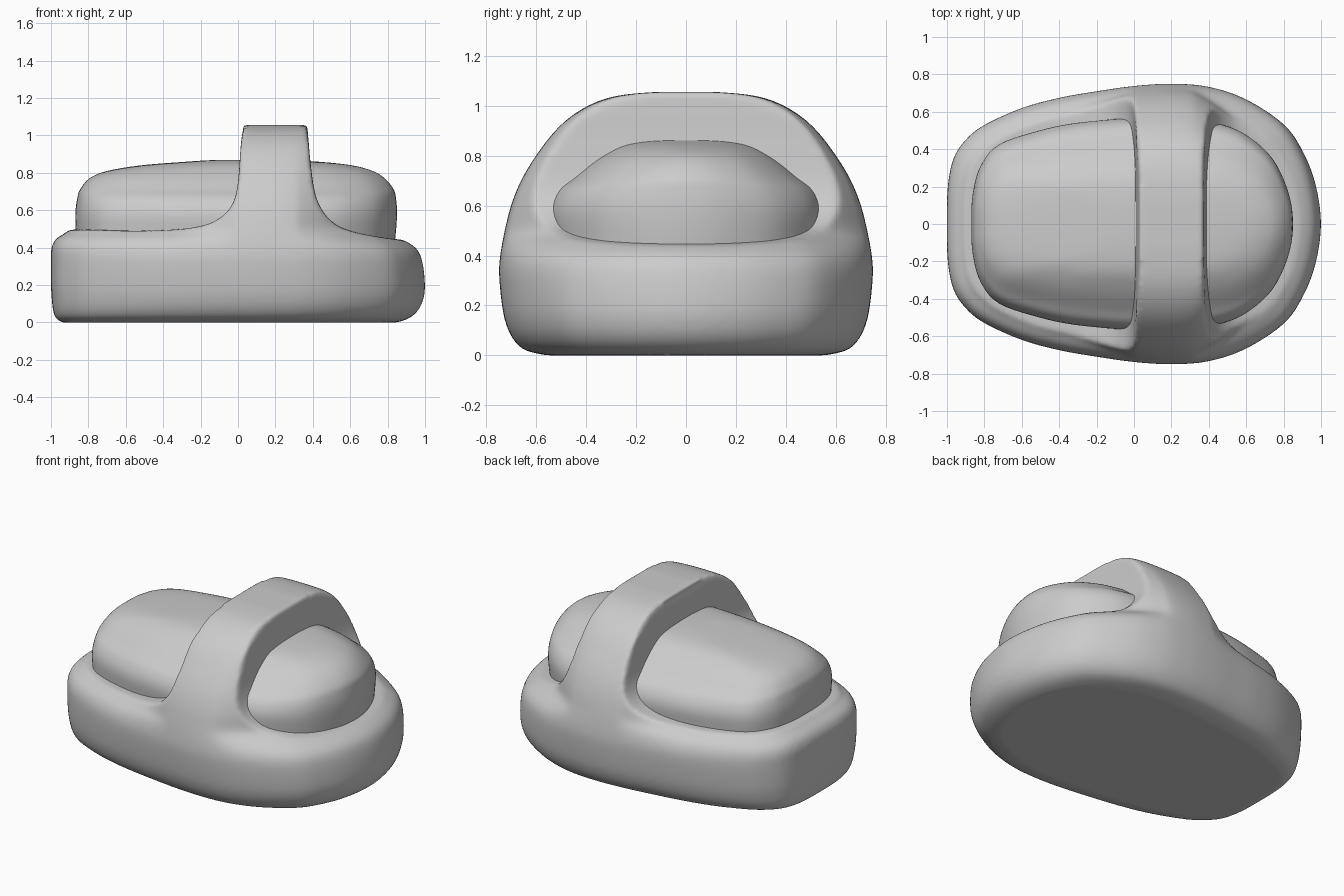
import bpy, bmesh

if "Cube" in bpy.data.objects:
    bpy.data.objects.remove(bpy.data.objects["Cube"])


def spline(pts, n):
    """Catmull-Rom curve through points of any dimension, n steps per span."""
    out = []
    for i in range(len(pts) - 1):
        a, b = pts[max(i - 1, 0)], pts[i]
        c, d = pts[i + 1], pts[min(i + 2, len(pts) - 1)]
        for k in range(n):
            t = k / n
            out.append(tuple(
                0.5 * (2 * q + (r - p) * t + (2 * p - 5 * q + 4 * r - s) * t * t
                       + (3 * q - p - 3 * r + s) * t ** 3)
                for p, q, r, s in zip(a, b, c, d)))
    return out + [tuple(pts[-1])]


def closed_outline(half, n=5):
    """Mirror a half outline (y >= 0, both ends on y = 0) into a closed loop."""
    ext = [(half[1][0], -half[1][1])] + half + [(half[-2][0], -half[-2][1])]
    top = spline(ext, n)[n:-n]
    return top + [(x, -y) for x, y in reversed(top[1:-1])]


def loft(name, rings):
    bm = bmesh.new()
    loops = [[bm.verts.new(p) for p in ring] for ring in rings]
    n = len(loops[0])
    for a, b in zip(loops, loops[1:]):
        for i in range(n):
            j = (i + 1) % n
            bm.faces.new((a[i], a[j], b[j], b[i]))
    bm.faces.new(loops[0])
    bm.faces.new(loops[-1])
    bmesh.ops.recalc_face_normals(bm, faces=bm.faces[:])
    me = bpy.data.meshes.new(name)
    bm.to_mesh(me)
    bm.free()
    ob = bpy.data.objects.new(name, me)
    bpy.context.collection.objects.link(ob)
    return ob


# Body envelope: egg-shaped outline stacked up to the top of the arch
egg = closed_outline([(-1, 0), (-.995, .2), (-.965, .35), (-.9, .45), (-.8, .53),
                      (-.6, .62), (-.4, .675), (-.2, .71), (0, .738), (.2, .75),
                      (.4, .735), (.6, .67), (.8, .54), (.9, .4), (.97, .22), (1, 0)])
# z, half width, left reach, right reach, rim rounding away from the arch
levels = [(0, .56, .94, .85, 0), (.02, .645, .972, .91, 0), (.06, .69, .988, .96, 0),
          (.12, .72, .995, .99, 0), (.2, .738, 1, 1, 0), (.33, .75, 1, .985, 0),
          (.4, .745, .997, .95, .01), (.45, .737, .97, .87, .045),
          (.5, .727, .9, .8, .12), (.6, .702, .9, .8, .12), (.7, .662, .9, .8, .12),
          (.8, .602, .9, .8, .12), (.9, .525, .9, .8, .12), (.97, .445, .9, .8, .12),
          (1.02, .35, .9, .8, .12), (1.045, .25, .9, .8, .12), (1.056, .12, .9, .8, .12)]
rings = []
for z, w, left, right, k in spline(levels, 3):
    ring = []
    for x, y in egg:
        far = min(1, max(0, (abs(x - .2) - .2) / .4))
        ring.append((x * (right if x > 0 else left), y * w / .75 * (1 - k * far), z))
    rings.append(ring)
body = loft("body_with_arch", rings)

# Side profile that carves the rim and the filleted arch out of the envelope
rim = spline([(-1.1, .49), (-.85, .497), (-.55, .49), (-.3, .5), (-.15, .53),
              (-.06, .59), (-.015, .67), (.003, .78), (.015, .95), (.028, 1.035),
              (.05, 1.09), (.35, 1.09), (.372, 1.02), (.387, .86), (.41, .7),
              (.45, .6), (.52, .525), (.6, .49), (.7, .467), (.85, .445), (1.1, .43)], 4)
profile = rim + [(1.1, -.1), (-1.1, -.1)]
cutter = loft("profile_cutter", [[(x, y, z) for x, z in profile] for y in (-1, 1)])
cutter.hide_render = True

cut = body.modifiers.new("carve", 'BOOLEAN')
cut.operation = 'INTERSECT'
cut.solver = 'EXACT'
cut.object = cutter
rm = body.modifiers.new("even_mesh", 'REMESH')
rm.mode = 'VOXEL'
rm.voxel_size = .014
rm.use_smooth_shade = True
sm = body.modifiers.new("soften", 'SMOOTH')
sm.factor = .5
sm.iterations = 10

# Bake the body and drop the cutter
deps = bpy.context.evaluated_depsgraph_get()
baked = bpy.data.meshes.new_from_object(body.evaluated_get(deps))
body.modifiers.clear()
body.data = baked
bpy.data.objects.remove(cutter)

# Rounded canopy that passes through the arch
plan = closed_outline([(-.87, 0), (-.862, .16), (-.82, .31), (-.72, .425), (-.5, .5),
                       (-.3, .54), (0, .565), (.25, .56), (.45, .535), (.6, .475),
                       (.74, .35), (.825, .17), (.85, 0)])
canopy_levels = [(.3, .55, .865, .82), (.46, .558, .867, .842), (.58, .565, .87, .85),
                 (.66, .53, .86, .845), (.71, .465, .845, .833), (.77, .39, .795, .785),
                 (.81, .33, .7, .72), (.84, .275, .52, .61), (.858, .215, .3, .45),
                 (.867, .13, .16, .28), (.87, .05, .05, .1)]
canopy = loft("canopy", [
    [(x * (r / .85 if x > 0 else l / .87), y * w / .565, z) for x, y in plan]
    for z, w, l, r in spline(canopy_levels, 4)])

for ob in (body, canopy):
    ob.data.polygons.foreach_set("use_smooth", [True] * len(ob.data.polygons))
    ob.data.update()
